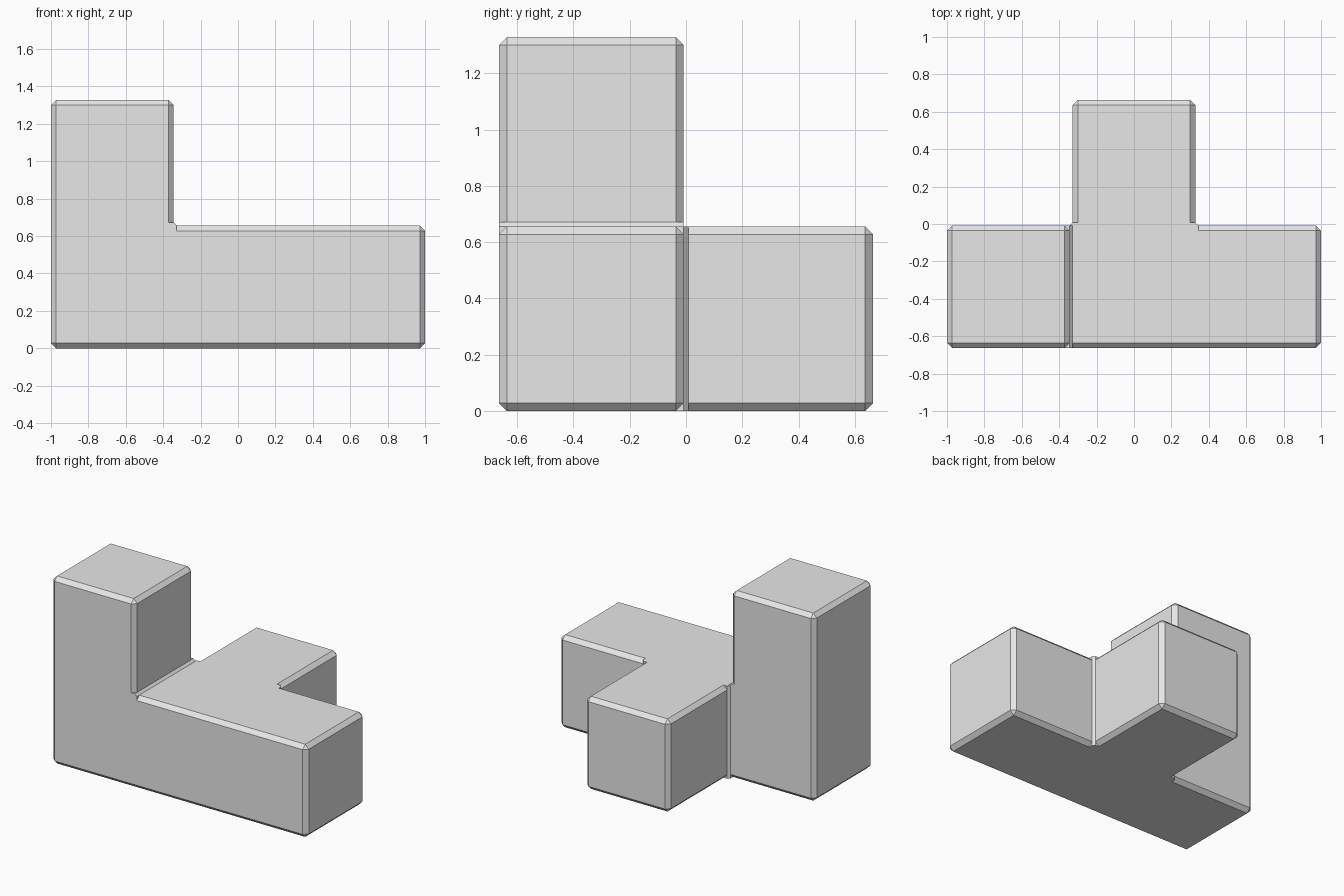
import bpy
import bmesh

cube = bpy.data.objects.get("Cube")
if cube:
    bpy.data.objects.remove(cube, do_unlink=True)

CELL = 0.672      # grid pitch of the block
GAP = 0.008       # surface inset on every side
CHAMFER = 0.028
TOP = CELL - 2 * GAP          # top of the bar
FRONT, BACK = -CELL + GAP, -GAP
HALF = CELL / 2 - GAP         # half width of the stub
INNER = -CELL / 2 - GAP       # inner side of the column

grey = bpy.data.materials.new("light grey")
grey.use_nodes = True
grey.diffuse_color = (0.8, 0.8, 0.8, 1)
grey.node_tree.nodes["Principled BSDF"].inputs["Base Color"].default_value = (0.8, 0.8, 0.8, 1)


def finish(name, bm):
    bmesh.ops.recalc_face_normals(bm, faces=bm.faces[:])
    mesh = bpy.data.meshes.new(name)
    bm.to_mesh(mesh)
    bm.free()
    mesh.materials.append(grey)
    obj = bpy.data.objects.new(name, mesh)
    bpy.context.collection.objects.link(obj)


def chamfered_block(name, low, high):
    bm = bmesh.new()
    bmesh.ops.create_cube(bm, size=1)
    for v in bm.verts:
        v.co = [low[i] if v.co[i] < 0 else high[i] for i in range(3)]
    bmesh.ops.bevel(bm, geom=bm.edges[:], offset=CHAMFER, offset_type='OFFSET',
                    segments=1, profile=0.5, affect='EDGES')
    finish(name, bm)


def prism(name, points, direction):
    bm = bmesh.new()
    face = bm.faces.new([bm.verts.new(p) for p in points])
    result = bmesh.ops.extrude_face_region(bm, geom=[face], use_keep_orig=True)
    moved = [g for g in result["geom"] if isinstance(g, bmesh.types.BMVert)]
    bmesh.ops.translate(bm, verts=moved, vec=direction)
    finish(name, bm)


# Three arms, each sunk into the bar just past its chamfer
sink = 2 * CHAMFER
chamfered_block("bar", (-1, FRONT, 0), (1, BACK, TOP))
chamfered_block("column", (-1, FRONT, TOP - sink), (INNER, BACK, 2 * CELL - 2 * GAP))
chamfered_block("stub", (-HALF, BACK - sink, 0), (HALF, CELL - GAP, TOP))

# Sloped joint in the inner corner between bar and column
left, low, high = INNER - CHAMFER, TOP - CHAMFER, TOP + 2 * GAP
profile = [(left, low), (-HALF, low), (-HALF, TOP), (INNER, high), (left, high)]
prism("column_joint", [(x, FRONT, z) for x, z in profile], (0, BACK - FRONT, 0))

# Sloped joints on both sides of the stub
for side, label in ((1, "left"), (-1, "right")):
    inside, outside, near = HALF - CHAMFER, -INNER, BACK - CHAMFER
    profile = [(inside, near), (outside, near), (outside, BACK), (HALF, GAP), (inside, GAP)]
    prism("stub_joint_" + label, [(side * x, y, 0) for x, y in profile], (0, 0, TOP))
